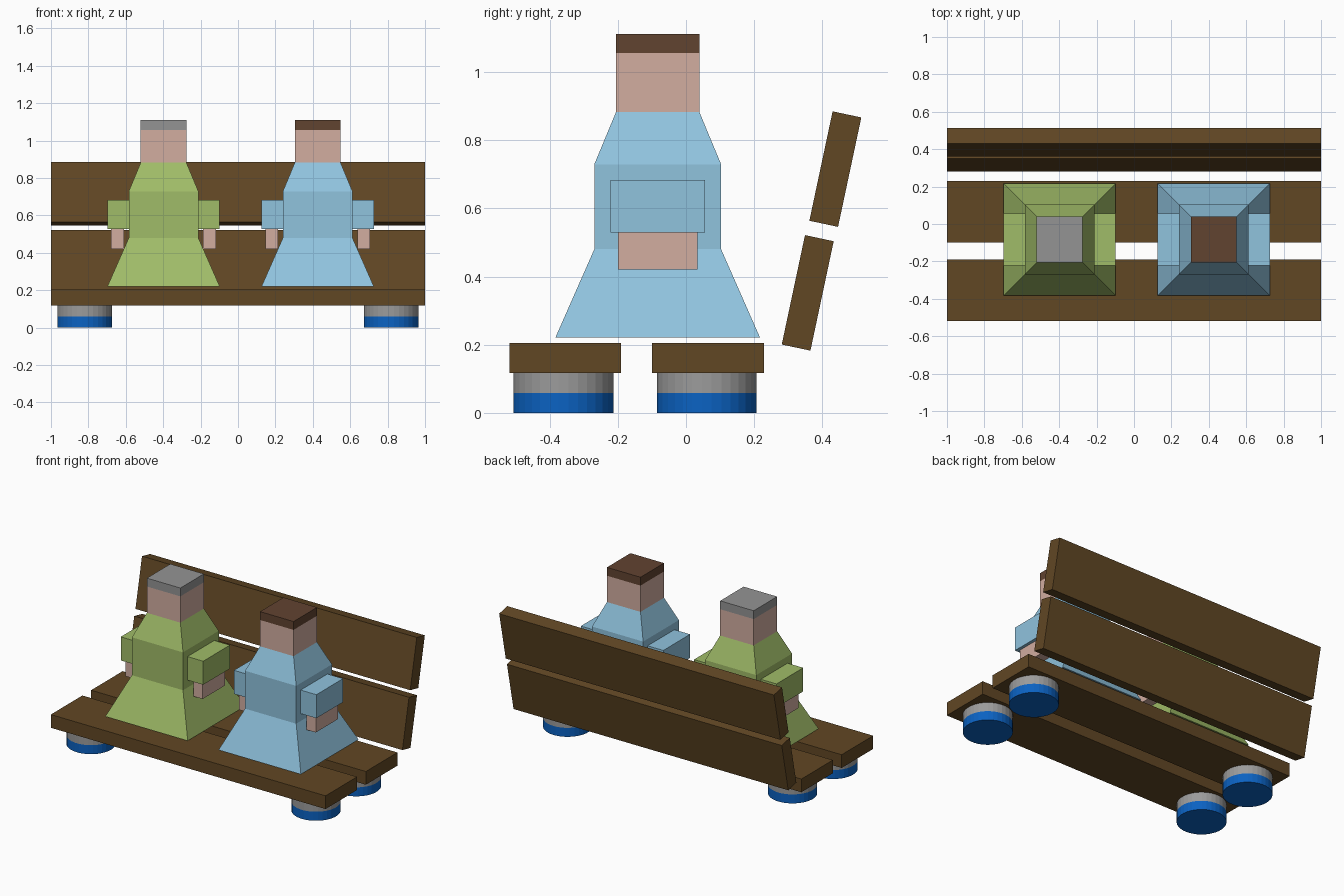
import bpy, bmesh, math
from mathutils import Matrix

if "Cube" in bpy.data.objects:
    bpy.data.objects.remove(bpy.data.objects["Cube"])


def material(name, rgb):
    m = bpy.data.materials.new(name)
    lin = [(c / 255 / 12.92) if c < 11 else ((c / 255 + 0.055) / 1.055) ** 2.4 for c in rgb]
    m.diffuse_color = (*lin, 1)
    m.use_nodes = True
    m.node_tree.nodes["Principled BSDF"].inputs["Base Color"].default_value = m.diffuse_color
    return m


WOOD = material("brown wood", (97, 71, 36))
BLUE = material("blue base", (11, 98, 194))
GREY = material("grey metal", (155, 155, 155))
SKIN = material("skin", (210, 173, 160))
GREEN = material("green cloth", (160, 188, 104))
SKY = material("light blue cloth", (144, 195, 222))
GREY_HAIR = material("grey hair", (148, 148, 148))
BROWN_HAIR = material("brown hair", (97, 67, 48))


def finish(name, bm, mats):
    bmesh.ops.recalc_face_normals(bm, faces=bm.faces)
    me = bpy.data.meshes.new(name)
    bm.to_mesh(me)
    bm.free()
    for m in mats:
        me.materials.append(m)
    ob = bpy.data.objects.new(name, me)
    bpy.context.collection.objects.link(ob)
    return ob


def box(name, center, size, mat, tilt=0):
    bm = bmesh.new()
    bmesh.ops.create_cube(bm, size=1, matrix=Matrix.Translation(center)
                          @ Matrix.Rotation(tilt, 4, 'X') @ Matrix.Diagonal((*size, 1)))
    return finish(name, bm, [mat])


def stack(name, x, y, rings, sides, mats):
    """Join rings (z, radius, material of the band above) into a closed solid."""
    bm = bmesh.new()
    loops = []
    for z, r, _ in rings:
        loops.append([bm.verts.new((x + r * math.cos(2 * math.pi * (i + .5) / sides),
                                    y + r * math.sin(2 * math.pi * (i + .5) / sides), z))
                      for i in range(sides)])
    bm.faces.new(loops[0]).material_index = rings[0][2]
    for k in range(len(rings) - 1):
        for i in range(sides):
            j = (i + 1) % sides
            f = bm.faces.new((loops[k][i], loops[k][j], loops[k + 1][j], loops[k + 1][i]))
            f.material_index = rings[k][2]
    bm.faces.new(loops[-1]).material_index = rings[-1][2]
    return finish(name, bm, mats)


# Seat planks
box("front_seat_plank", (0, -0.354, 0.161), (2, 0.328, 0.087), WOOD)
box("rear_seat_plank", (0, 0.065, 0.161), (2, 0.328, 0.087), WOOD)

# Leaning backrest planks
for name, y, z in (("lower", 0.357, 0.352), ("upper", 0.438, 0.715)):
    box(name + "_back_plank", (0, y, z), (2, 0.086, 0.328), WOOD, math.radians(-12))

# Round two-tone feet
for row, y in (("front", -0.359), ("rear", 0.061)):
    for side, x in (("left", -0.819), ("right", 0.819)):
        stack(f"{row}_{side}_foot", x, y, [(0, 0.147, 0), (0.059, 0.147, 1), (0.118, 0.147, 1)],
              32, [BLUE, GREY])

# Seated figures
CY = -0.083
R2 = math.sqrt(2)
for label, cx, cloth, hair in (("left", -0.398, GREEN, GREY_HAIR), ("right", 0.426, SKY, BROWN_HAIR)):
    # Robe, head and hair cap
    profile = [(0.221, 0.3, 0), (0.48, 0.186, 0), (0.729, 0.186, 0), (0.883, 0.122, 1),
               (1.056, 0.122, 2), (1.111, 0.122, 2)]
    stack(label + "_figure_body", cx, CY, [(z, h * R2, m) for z, h, m in profile], 4,
          [cloth, SKIN, hair])
    # Sleeves and hands
    for side, s in (("left", -1), ("right", 1)):
        box(f"{label}_figure_{side}_sleeve", (cx + s * 0.242, CY, 0.606), (0.116, 0.278, 0.155), cloth)
        box(f"{label}_figure_{side}_hand", (cx + s * 0.246, CY, 0.476), (0.068, 0.233, 0.11), SKIN)
